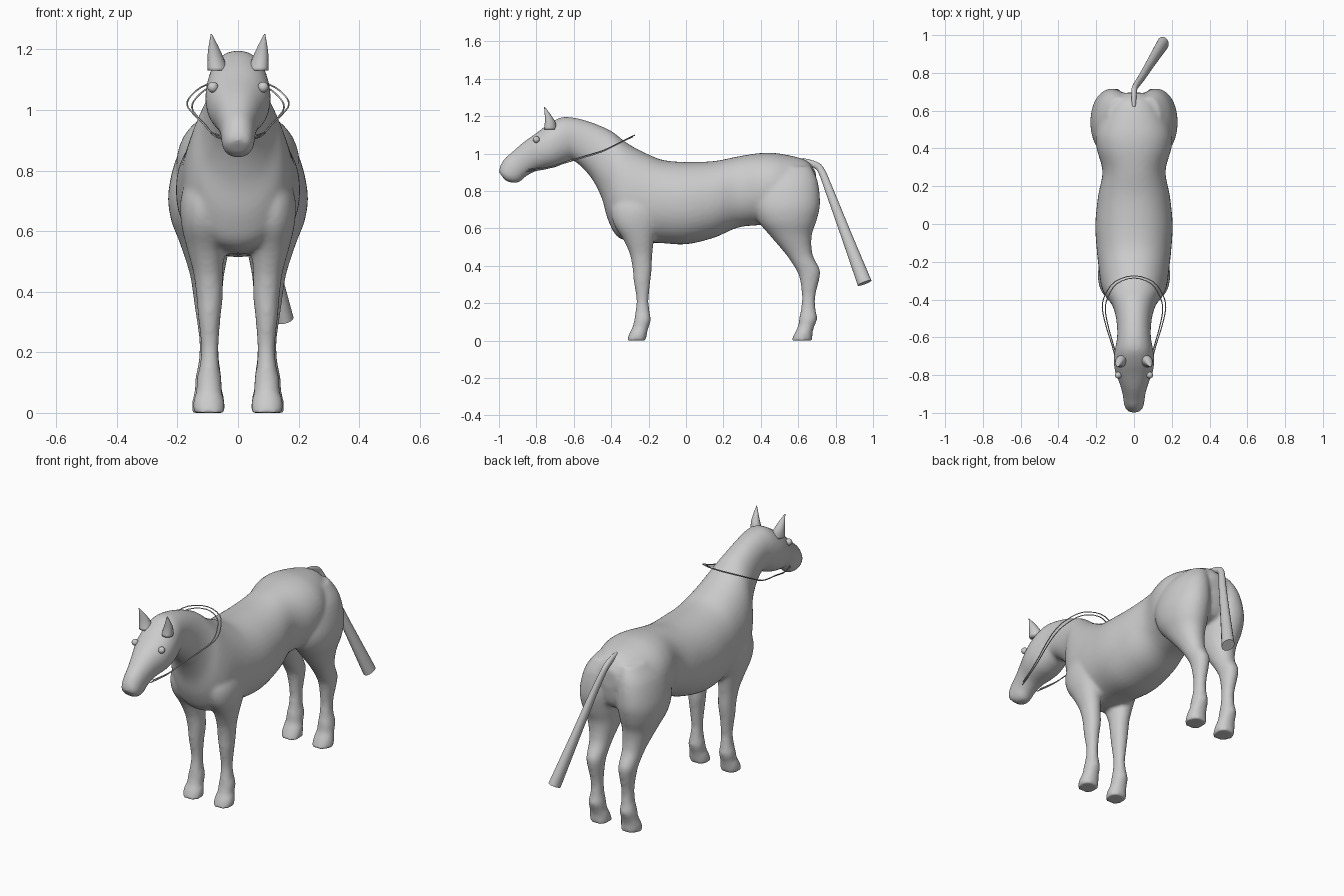
import bpy, bmesh, math
from mathutils import Vector

if "Cube" in bpy.data.objects:
    bpy.data.objects.remove(bpy.data.objects["Cube"])


def smooth_rings(rings, steps):
    """Catmull-Rom interpolation through tuples of numbers."""
    out = []
    n = len(rings)
    for i in range(n - 1):
        a, b, c, d = (rings[max(0, min(n - 1, i + k))] for k in (-1, 0, 1, 2))
        for s in range(steps):
            t = s / steps
            out.append(tuple(
                0.5 * (2 * q + (r - p) * t + (2 * p - 5 * q + 4 * r - w) * t * t
                       + (3 * q - p - 3 * r + w) * t ** 3)
                for p, q, r, w in zip(a, b, c, d)))
    return out + [rings[-1]]


def loft(bm, frames, sides=32, power=2.0):
    """Skin closed, capped rings given as (centre, half axis u, half axis v)."""
    loops = []
    for c, u, v in frames:
        loop = []
        for k in range(sides):
            a = 2 * math.pi * k / sides
            cu, sv = math.cos(a), math.sin(a)
            cu = math.copysign(abs(cu) ** (2 / power), cu)
            sv = math.copysign(abs(sv) ** (2 / power), sv)
            loop.append(bm.verts.new(c + u * cu + v * sv))
        loops.append(loop)
    for p, q in zip(loops, loops[1:]):
        for k in range(sides):
            j = (k + 1) % sides
            bm.faces.new((p[k], p[j], q[j], q[k]))
    bm.faces.new(loops[0])
    bm.faces.new(loops[-1])


def finish(bm, name):
    bmesh.ops.recalc_face_normals(bm, faces=bm.faces)
    me = bpy.data.meshes.new(name)
    bm.to_mesh(me)
    bm.free()
    ob = bpy.data.objects.new(name, me)
    bpy.context.collection.objects.link(ob)
    for p in me.polygons:
        p.use_smooth = True
    return ob


# Trunk, neck and head: top (y, z), bottom (y, z), half width
trunk = [
    (.695, .90, .695, .80, .05), (.64, .965, .66, .68, .13),
    (.50, 1.0, .52, .64, .195), (.40, 1.003, .42, .62, .20),
    (.28, .985, .28, .605, .167), (.15, .96, .15, .55, .19),
    (0, .955, 0, .515, .205), (-.12, .965, -.14, .522, .198),
    (-.20, .995, -.25, .525, .188), (-.28, 1.035, -.36, .55, .175),
    (-.34, 1.075, -.415, .64, .152), (-.39, 1.115, -.45, .76, .12),
    (-.45, 1.145, -.50, .86, .10), (-.52, 1.172, -.56, .93, .09),
    (-.60, 1.192, -.61, .965, .09), (-.67, 1.193, -.645, .95, .10),
    (-.74, 1.155, -.70, .927, .108), (-.80, 1.11, -.76, .915, .10),
    (-.87, 1.06, -.81, .903, .077), (-.93, 1.008, -.86, .875, .061),
    (-.973, .97, -.89, .848, .056), (-.997, .925, -.93, .843, .049),
    (-1.0, .90, -.965, .855, .033),
]
# Legs: z, back-to-front range y0 y1, inner and outer x
front_leg = [
    (.78, -.38, -.14, .03, .17), (.70, -.40, -.14, .03, .19),
    (.62, -.385, -.15, .04, .187), (.54, -.335, -.17, .045, .168),
    (.46, -.30, -.18, .05, .147), (.38, -.285, -.183, .05, .137),
    (.32, -.28, -.19, .057, .132), (.22, -.265, -.20, .064, .122),
    (.16, -.27, -.195, .062, .126), (.11, -.277, -.188, .054, .137),
    (.07, -.287, -.20, .053, .138), (.04, -.302, -.208, .045, .148),
    (0, -.317, -.213, .042, .15),
]
hind_leg = [
    (.93, .45, .67, .02, .14), (.85, .38, .705, .005, .20),
    (.73, .36, .717, .003, .23), (.64, .385, .698, .01, .222),
    (.56, .45, .672, .025, .192), (.46, .535, .677, .045, .16),
    (.38, .588, .716, .053, .147), (.33, .608, .713, .057, .14),
    (.24, .62, .692, .064, .128), (.17, .615, .692, .062, .13),
    (.12, .605, .702, .055, .14), (.08, .60, .688, .053, .142),
    (.045, .583, .677, .045, .15), (0, .563, .677, .042, .152),
]

bm = bmesh.new()
frames = []
for ty, tz, by, bz, w in smooth_rings(trunk, 4):
    top, bot = Vector((0, ty, tz)), Vector((0, by, bz))
    frames.append(((top + bot) / 2, Vector((w, 0, 0)), (top - bot) / 2))
loft(bm, frames, 40, 2.15)
for leg in (front_leg, hind_leg):
    for side in (1, -1):
        loft(bm, [(Vector((side * (x0 + x1) / 2, (y0 + y1) / 2, z)),
                   Vector(((x1 - x0) / 2, 0, 0)), Vector((0, (y1 - y0) / 2, 0)))
                  for z, y0, y1, x0, x1 in smooth_rings(leg, 4)], 32, 2.1)
body = finish(bm, "horse_body")
rm = body.modifiers.new("fuse", 'REMESH')
rm.mode = 'VOXEL'
rm.voxel_size = 0.01
rm.use_smooth_shade = True
sm = body.modifiers.new("soften", 'SMOOTH')
sm.factor = 0.5
sm.iterations = 8

# Ears and eyes
ear = [(.066, -.725, 1.13, .034, .034), (.074, -.727, 1.17, .027, .027),
       (.081, -.74, 1.21, .016, .015), (.088, -.757, 1.25, .002, .002)]
for side, label in ((1, "right"), (-1, "left")):
    bm = bmesh.new()
    loft(bm, [(Vector((side * x, y, z)), Vector((rx, side * -.2 * rx, 0)),
               Vector((0, ry, 0))) for x, y, z, rx, ry in smooth_rings(ear, 3)], 14)
    finish(bm, label + "_ear")
    bpy.ops.mesh.primitive_uv_sphere_add(segments=16, ring_count=10, radius=.018,
                                         location=(side * .083, -.80, 1.075))
    bpy.context.object.name = label + "_eye"
    bpy.ops.object.shade_smooth()

# Tail: x, y, z, radius
tail = [(0, .62, .965, .012), (0, .69, .94, .018), (.006, .725, .905, .019),
        (.04, .775, .78, .023), (.09, .855, .57, .029), (.153, .955, .308, .039)]
pts = smooth_rings(tail, 4)
bm = bmesh.new()
frames = []
for i, p in enumerate(pts):
    a, b = pts[max(0, i - 1)], pts[min(len(pts) - 1, i + 1)]
    d = (Vector(b[:3]) - Vector(a[:3])).normalized()
    u = Vector((1, 0, 0))
    u = (u - d * u.dot(d)).normalized()
    frames.append((Vector(p[:3]), u * p[3] * .8, d.cross(u) * p[3]))
loft(bm, frames, 16)
tail_ob = finish(bm, "tail")
bpy.context.view_layer.objects.active = tail_ob
bpy.ops.object.select_all(action='DESELECT')
tail_ob.select_set(True)
bpy.ops.object.shade_smooth_by_angle(angle=math.radians(40))

# Reins: two thin cords from the mouth, looping over the neck
half = [(.055, -.85, .91), (.085, -.75, .922), (.11, -.65, .952), (.14, -.55, .982),
        (.16, -.45, 1.012), (.145, -.38, 1.045), (.095, -.31, 1.08)]
path = half + [(0, -.28, 1.093)] + [(-x, y, z) for x, y, z in reversed(half)]
for name, grow, lift in (("rein_outer", 1.05, .005), ("rein_inner", .95, -.005)):
    cu = bpy.data.curves.new(name, 'CURVE')
    cu.dimensions = '3D'
    cu.bevel_depth = .0028
    cu.bevel_resolution = 1
    cu.use_fill_caps = True
    sp = cu.splines.new('POLY')
    line = smooth_rings(path, 3)
    sp.points.add(len(line) - 1)
    for q, (x, y, z) in zip(sp.points, line):
        q.co = (x * grow, y + (grow - 1) * .12, z + lift, 1)
    bpy.context.collection.objects.link(bpy.data.objects.new(name, cu))
